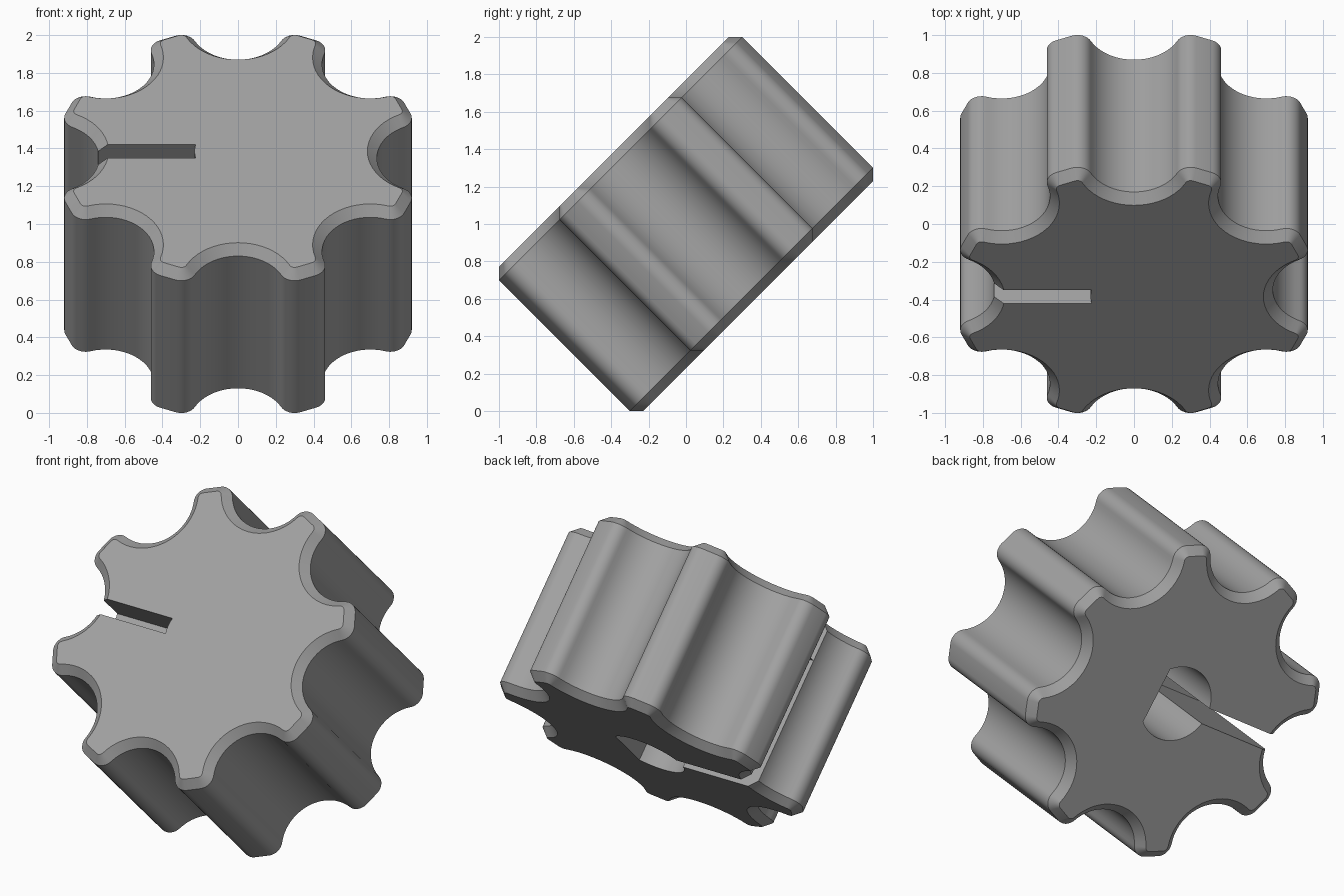
import bpy, bmesh, math
from mathutils import Matrix

if "Cube" in bpy.data.objects:
    bpy.data.objects.remove(bpy.data.objects["Cube"])

HALF = 0.545        # half the height of the knob
CHAMFER = 0.05
OUTER, FILLET, SCALLOP, VALLEY = 0.972, 0.08, 0.256, 0.735
BORE, FLAT, SLOT = 0.23, 0.15, 0.05
BORE_TOP = 0.3      # blind end of the shaft hole
TILT = Matrix.Translation((0, 0, 1)) @ Matrix.Rotation(math.radians(45), 4, 'X')


def arc(cx, cy, r, a0, a1, n):
    return [(cx + r * math.cos(a0 + (a1 - a0) * i / n),
             cy + r * math.sin(a0 + (a1 - a0) * i / n)) for i in range(n + 1)]


def outline(inset):
    """Eight-lobed grip outline, offset inwards by inset."""
    d = VALLEY + SCALLOP
    rc = OUTER - FILLET
    th = math.acos((rc**2 + d**2 - (SCALLOP + FILLET)**2) / (2 * rc * d))
    fx, fy = rc * math.cos(th), rc * math.sin(th)
    to_scallop = math.atan2(-fy, d - fx)
    # half a scallop, then the rounded corner of the lobe
    half = arc(d, 0, SCALLOP + inset, math.pi, to_scallop + math.pi, 10)
    half += arc(fx, fy, FILLET - inset, to_scallop, th, 8)[1:] if to_scallop < th else []
    # mirrored half gives one full sector
    sector = [(x, -y) for x, y in reversed(half[1:])] + half
    pts = []
    for k in range(8):
        c, s = math.cos(k * math.pi / 4), math.sin(k * math.pi / 4)
        pts += [(c * x - s * y, s * x + c * y) for x, y in sector]
    return pts


def make_object(name, bm):
    bmesh.ops.recalc_face_normals(bm, faces=bm.faces)
    bm.transform(TILT)
    mesh = bpy.data.meshes.new(name)
    bm.to_mesh(mesh)
    bm.free()
    ob = bpy.data.objects.new(name, mesh)
    bpy.context.collection.objects.link(ob)
    return ob


# Knob body: chamfered extrusion of the lobed outline
bm = bmesh.new()
rings = []
for z, inset in ((-HALF, CHAMFER), (-HALF + CHAMFER, 0), (HALF - CHAMFER, 0), (HALF, CHAMFER)):
    rings.append([bm.verts.new((x, y, z)) for x, y in outline(inset)])
n = len(rings[0])
for a, b in zip(rings, rings[1:]):
    for i in range(n):
        j = (i + 1) % n
        bm.faces.new((a[i], a[j], b[j], b[i]))
bm.faces.new(rings[0])
bm.faces.new(rings[-1])
knob = make_object("knob_body", bm)

# Cutter: D-shaped blind shaft hole plus a slot running right through
bm = bmesh.new()
z0 = -HALF - 0.2
a_flat = math.acos(FLAT / BORE)
a_slot = math.asin(SLOT / BORE)


def add(pts):
    return [bm.verts.new((x, y, z0)) for x, y in pts]


upper = add(arc(0, 0, BORE, a_flat, math.pi - a_slot, 20))
shared = add(arc(0, 0, BORE, math.pi - a_slot, math.pi + a_slot, 4)[1:-1])
lower = add(arc(0, 0, BORE, math.pi + a_slot, 2 * math.pi - a_flat, 20))
outer = add([(-1.2, -SLOT), (-1.2, SLOT)])
hole = bm.faces.new(upper + shared + lower)
slot = bm.faces.new([upper[-1]] + shared + [lower[0]] + outer)


def extrude(faces, z):
    geom = bmesh.ops.extrude_face_region(bm, geom=faces)['geom']
    for v in geom:
        if isinstance(v, bmesh.types.BMVert):
            v.co.z = z
    return [f for f in geom if isinstance(f, bmesh.types.BMFace)]


tops = extrude([hole, slot], BORE_TOP)
slot_top = min(tops, key=lambda f: f.calc_center_median().x)
extrude([slot_top], HALF + 0.2)
cutter = make_object("bore_and_slot_cutter", bm)
cutter.hide_render = True

# Cut, then remove the helper
bpy.context.view_layer.objects.active = knob
knob.select_set(True)
mod = knob.modifiers.new("bore_and_slot", 'BOOLEAN')
mod.operation = 'DIFFERENCE'
mod.solver = 'EXACT'
mod.object = cutter
bpy.ops.object.modifier_apply(modifier=mod.name)
bpy.data.objects.remove(cutter)

# Finish: one grey, smooth flutes with crisp chamfers
grey = bpy.data.materials.new("grey")
grey.diffuse_color = (0.36, 0.36, 0.36, 1)
grey.use_nodes = True
grey.node_tree.nodes["Principled BSDF"].inputs["Base Color"].default_value = grey.diffuse_color
knob.data.materials.clear()
knob.data.materials.append(grey)
bpy.ops.object.shade_smooth_by_angle(angle=math.radians(30))
